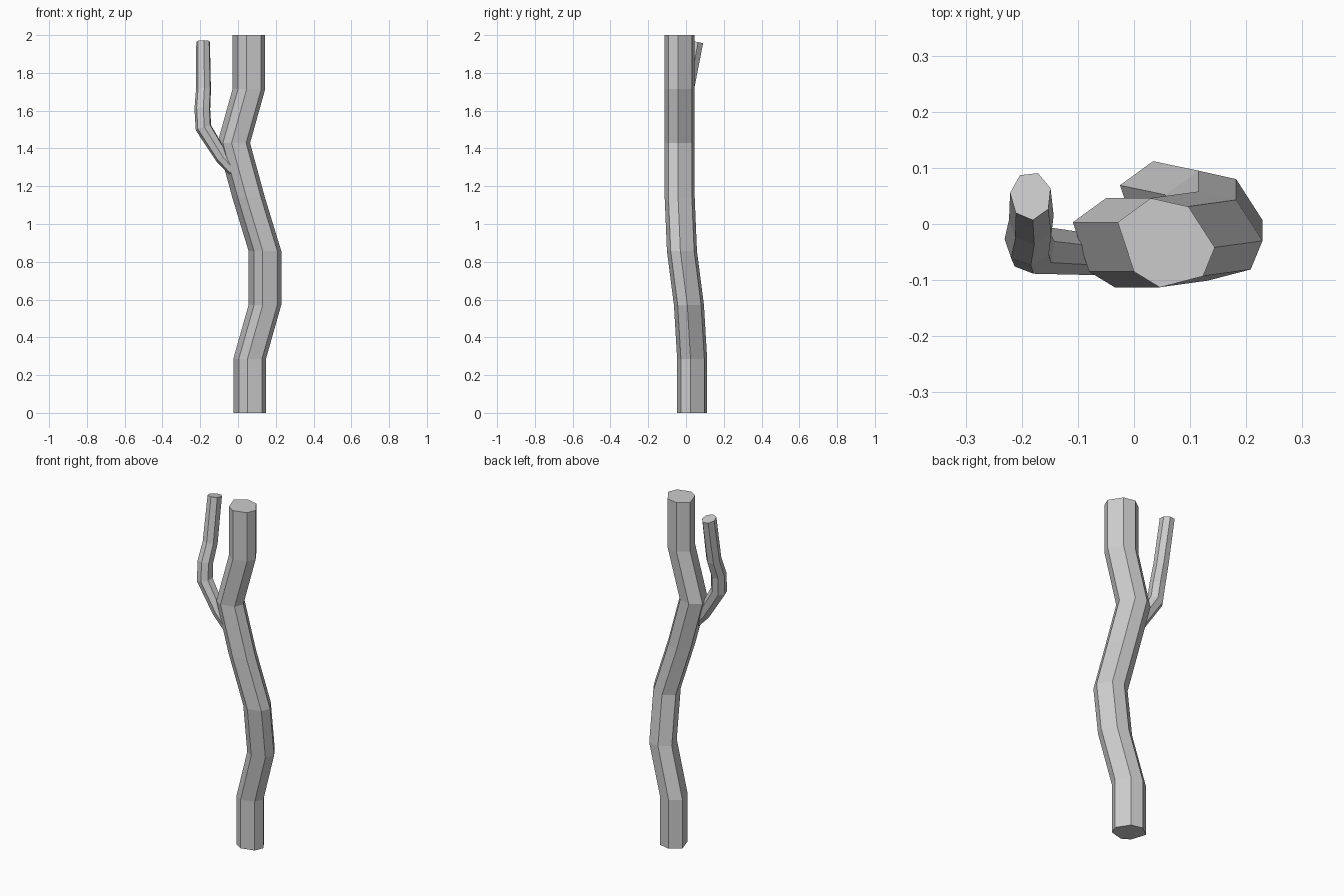
import bpy, bmesh, math
from mathutils import Vector

if "Cube" in bpy.data.objects:
    bpy.data.objects.remove(bpy.data.objects["Cube"])


def skin(name, rings):
    # Join successive rings with flat quads and cap both ends
    bm = bmesh.new()
    loops = [[bm.verts.new(p) for p in ring] for ring in rings]
    n = len(loops[0])
    for a, b in zip(loops, loops[1:]):
        for i in range(n):
            j = (i + 1) % n
            bm.faces.new((a[i], a[j], b[j], b[i]))
    bm.faces.new(loops[0][::-1])
    bm.faces.new(loops[-1])
    bmesh.ops.recalc_face_normals(bm, faces=bm.faces)
    mesh = bpy.data.meshes.new(name)
    bm.to_mesh(mesh)
    bm.free()
    bpy.context.collection.objects.link(bpy.data.objects.new(name, mesh))


# Trunk: uneven seven-sided section shifted sideways at equal heights
section = [(0.0, -0.085), (0.046, -0.113), (0.123, -0.093), (0.144, -0.042),
           (0.097, 0.031), (0.03, 0.046), (-0.029, 0.003)]
shifts = [(0.004, 0.066), (0.004, 0.066), (0.085, 0.049), (0.085, 0.012),
          (-0.002, 0.0), (-0.08, 0.0), (0.0, 0.0), (0.0, 0.0)]
skin("trunk", [[Vector((x + dx, y + dy, 2 * k / 7)) for x, y in section]
               for k, (dx, dy) in enumerate(shifts)])

# Branch: seven-sided tube that leaves the trunk and turns upward
path = [Vector(p) for p in [
    (0.04, -0.065, 1.245), (-0.03, -0.055, 1.295), (-0.085, -0.053, 1.355),
    (-0.182, -0.045, 1.51), (-0.188, -0.032, 1.61), (-0.182, 0.003, 1.71),
    (-0.184, 0.05, 1.965)]]
radii = [0.04, 0.036, 0.038, 0.044, 0.043, 0.041, 0.04]
rings = []
for k, (p, r) in enumerate(zip(path, radii)):
    before = (p - path[max(k - 1, 0)]).normalized()
    after = (path[min(k + 1, len(path) - 1)] - p).normalized()
    t = (before + after).normalized()
    v = (Vector((0, 1, 0)) - t * t.y).normalized()
    u = v.cross(t)
    if k == len(path) - 1:
        u = u * 0.93
        v = v * 1.1
    rings.append([p + r * (u * math.cos(a) + v * math.sin(a))
                  for a in (math.radians(70 + 360 * i / 7) for i in range(7))])
skin("branch", rings)
